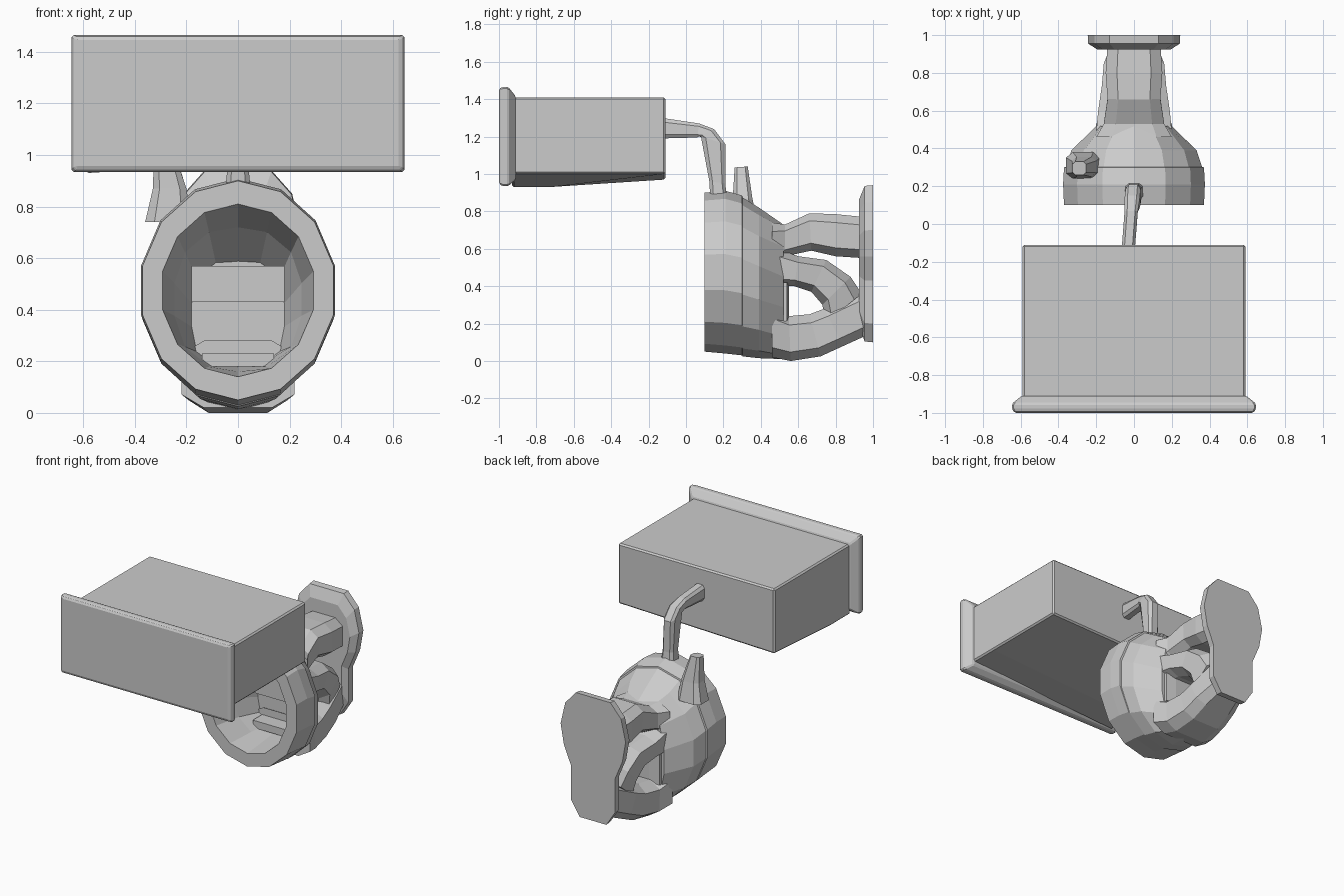
import bpy
import bmesh
from math import cos, sin, pi, atan2
from mathutils import Vector

cube = bpy.data.objects.get("Cube")
if cube:
    bpy.data.objects.remove(cube, do_unlink=True)

GREY = (0.6, 0.6, 0.6, 1)
mat = bpy.data.materials.new("plain grey")
mat.use_nodes = True
mat.diffuse_color = GREY
mat.node_tree.nodes["Principled BSDF"].inputs["Base Color"].default_value = GREY


def loft(name, rings):
    """Skin a list of equal-length point rings and cap both ends."""
    bm = bmesh.new()
    rows = [[bm.verts.new(p) for p in ring] for ring in rings]
    n = len(rows[0])
    for a, b in zip(rows, rows[1:]):
        for i in range(n):
            j = (i + 1) % n
            bm.faces.new((a[i], a[j], b[j], b[i]))
    bm.faces.new(rows[0])
    bm.faces.new(rows[-1])
    bmesh.ops.recalc_face_normals(bm, faces=bm.faces)
    mesh = bpy.data.meshes.new(name)
    bm.to_mesh(mesh)
    bm.free()
    mesh.materials.append(mat)
    obj = bpy.data.objects.new(name, mesh)
    bpy.context.collection.objects.link(obj)
    return obj


def bar(name, stations, chamfer=0.6):
    """Chamfered bar; each station is two (y, z) edge points, half width and x."""
    rings = []
    for low, high, half, x in stations:
        a, b = Vector((0, *low)), Vector((0, *high))
        mid, up, side = (a + b) / 2, (b - a) / 2, Vector((half, 0, 0))
        mid.x = x
        c = chamfer
        pattern = [(1, c), (c, 1), (-c, 1), (-1, c), (-1, -c), (-c, -1), (c, -1), (1, -c)]
        rings.append([mid + side * s + up * t for s, t in pattern])
    return loft(name, rings)


def rect(y, x, z0, z1):
    return [(-x, y, z0), (x, y, z0), (x, y, z1), (-x, y, z1)]


def oval(y, half, z0, z1, power=1.0, n=14):
    """Faceted oval ring; a lower power makes it squarer."""
    pts = []
    for i in range(n):
        c, s = cos(2 * pi * i / n + pi / 2), sin(2 * pi * i / n + pi / 2)
        k = (abs(c) ** (2 / power) + abs(s) ** (2 / power)) ** (-power / 2)
        pts.append((half * k * c, y, (z0 + z1) / 2 + (z1 - z0) / 2 * k * s))
    return pts


# Large box with a bottom that tilts down to one side, and its front lid
box = loft("box", [
    [(-0.59, -0.93, 0.93), (0.59, -0.93, 1.0), (0.59, -0.93, 1.41), (-0.59, -0.93, 1.41)],
    [(-0.59, -0.72, 0.93), (0.59, -0.72, 1.0), (0.59, -0.72, 1.41), (-0.59, -0.72, 1.41)],
    [(-0.59, -0.11, 0.97), (0.59, -0.11, 1.0), (0.59, -0.11, 1.41), (-0.59, -0.11, 1.41)]])
lid = loft("box_lid", [
    rect(-1.0, 0.63, 0.95, 1.455), rect(-0.985, 0.645, 0.935, 1.465),
    rect(-0.95, 0.645, 0.935, 1.465), rect(-0.91, 0.595, 0.97, 1.415)])
for obj, width in ((box, 0.01), (lid, 0.008)):
    mod = obj.modifiers.new("soft edges", "BEVEL")
    mod.width = width
    mod.segments = 1

# Hollow faceted shell, open to the front
loft("shell", [
    oval(0.47, 0.18, 0.18, 0.58, 0.6),
    oval(0.3, 0.25, 0.16, 0.72, 0.85),
    oval(0.1, 0.3, 0.14, 0.81),
    oval(0.1, 0.38, 0.05, 0.9),
    oval(0.21, 0.385, 0.04, 0.91),
    oval(0.3, 0.38, 0.03, 0.885),
    oval(0.302, 0.37, 0.025, 0.875),
    oval(0.39, 0.34, 0.015, 0.82),
    oval(0.52, 0.2, 0.01, 0.73, 0.8)])

# Ledges inside the shell
for name, half, z0, z1, front in (("upper_ledge", 0.18, 0.43, 0.57, 0.34),
                                  ("lower_ledge", 0.14, 0.18, 0.23, 0.36)):
    loft(name, [rect(front, half, z0, z1), rect(0.49, half, z0, z1)])

# Fin on the upper side of the shell
bar("fin", [((0.24, 0.74), (0.38, 0.74), 0.09, -0.27),
            ((0.25, 0.87), (0.355, 0.87), 0.065, -0.265),
            ((0.26, 1.035), (0.33, 1.04), 0.035, -0.29)])

# Bent neck from the shell to the box
bar("neck", [((0.13, 0.86), (0.22, 0.86), 0.05, 0),
             ((0.125, 0.96), (0.21, 0.95), 0.04, 0),
             ((0.08, 1.2), (0.21, 1.16), 0.04, -0.005),
             ((0.07, 1.2), (0.15, 1.24), 0.04, -0.01),
             ((0.06, 1.195), (0.07, 1.27), 0.035, -0.015),
             ((-0.13, 1.19), (-0.13, 1.3), 0.035, -0.03)])

# Upper arm, lower arm and curved brace between the shell and the wall plate
bar("upper_arm", [((0.46, 0.5), (0.46, 0.74), 0.2, 0),
                  ((0.53, 0.56), (0.53, 0.73), 0.16, 0),
                  ((0.67, 0.59), (0.66, 0.79), 0.14, 0),
                  ((0.8, 0.56), (0.8, 0.785), 0.15, 0),
                  ((0.95, 0.55), (0.95, 0.77), 0.14, 0)])
bar("lower_arm", [((0.46, 0.02), (0.46, 0.28), 0.22, 0),
                  ((0.56, 0.0), (0.55, 0.24), 0.19, 0),
                  ((0.72, 0.025), (0.66, 0.25), 0.17, 0),
                  ((0.84, 0.08), (0.74, 0.28), 0.16, 0),
                  ((0.95, 0.13), (0.95, 0.38), 0.13, 0)])
bar("brace", [((0.49, 0.4), (0.49, 0.6), 0.2, 0),
              ((0.58, 0.4), (0.6, 0.56), 0.19, 0),
              ((0.67, 0.37), (0.75, 0.54), 0.17, 0),
              ((0.73, 0.3), (0.88, 0.45), 0.16, 0),
              ((0.74, 0.2), (0.94, 0.36), 0.14, 0)])
bar("brace_post", [((0.5, 0.2), (0.55, 0.22), 0.18, 0),
                   ((0.5, 0.42), (0.55, 0.42), 0.18, 0)])

# Wall plate: wide rounded head with a narrower foot
half = [(0.13, 0.94), (0.21, 0.85), (0.245, 0.7), (0.22, 0.56), (0.165, 0.43),
        (0.165, 0.2), (0.1, 0.1)]
outline = half + [(-x, z) for x, z in reversed(half)]


def plate_ring(y, scale):
    return [(x * scale, y, 0.55 + (z - 0.55) * scale) for x, z in outline]


loft("wall_plate", [plate_ring(0.925, 0.8), plate_ring(0.955, 0.99), plate_ring(1.0, 1.0)])
